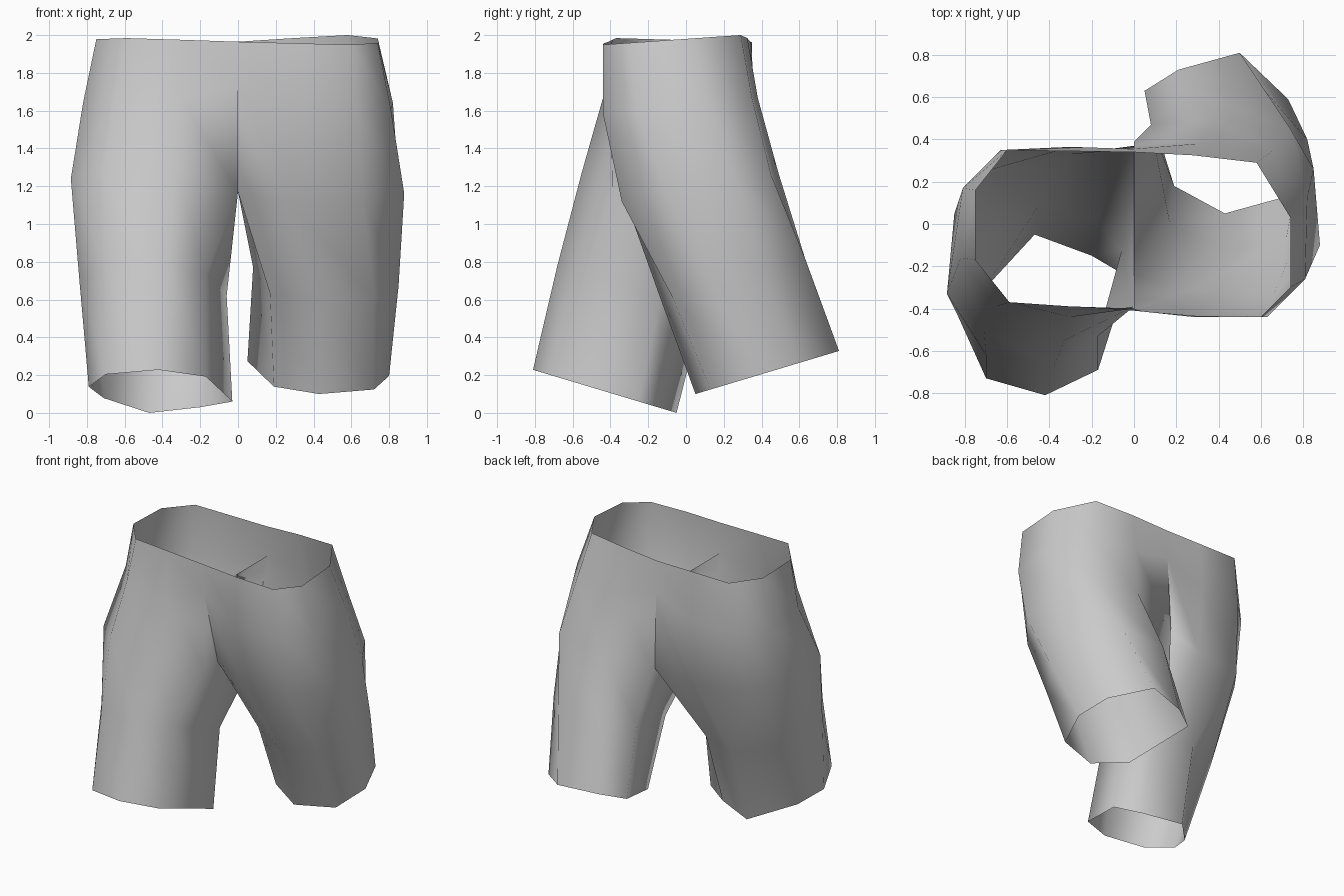
import bpy
import bmesh

if "Cube" in bpy.data.objects:
    bpy.data.objects.remove(bpy.data.objects["Cube"], do_unlink=True)

# One plain cloth colour
cloth = bpy.data.materials.new("grey_cloth")
cloth.use_nodes = True
grey = (0.6, 0.6, 0.6, 1)
cloth.diffuse_color = grey
cloth.node_tree.nodes["Principled BSDF"].inputs["Base Color"].default_value = grey

# Each ring: (height at y = 0, tilt along y, height at the centre seam,
# distance over which the seam height blends out, outline)
# Outlines run from the inner front round the outside to the inner back.
rear_leg = [
    (1.98, 0.07, 1.965, .58, [(0, -.41), (.3, -.435), (.6, -.44), (.74, -.3),
                              (.74, .03), (.58, .29), (.28, .325), (0, .34)]),
    (1.63, 0.1, 1.74, .28, [(0, -.4), (.28, -.44), (.63, -.44), (.81, -.26),
                            (.82, .12), (.66, .35), (.3, .38), (0, .355)]),
    (1.18, 0.18, 1.17, .01, [(0, -.24), (.25, -.32), (.66, -.34), (.88, -.1),
                             (.85, .26), (.74, .45), (.38, .49), (0, .39)]),
    (.63, 0.3, .63, .01, [(.17, 0), (.43, -.13), (.72, -.07), (.85, .14),
                          (.82, .4), (.62, .63), (.27, .63), (.08, .47)]),
    (.085, 0.3, .085, .01, [(.19, .18), (.43, .05), (.72, .13), (.8, .37),
                            (.73, .59), (.5, .81), (.21, .73), (.05, .63)]),
]
front_leg = [
    (1.973, -0.03, 1.965, .58, [(0, -.41), (-.3, -.39), (-.59, -.37), (-.75, -.17),
                                (-.75, .16), (-.6, .35), (-.3, .345), (0, .34)]),
    (1.63, -0.08, 1.74, .28, [(0, -.4), (-.3, -.44), (-.65, -.39), (-.82, -.16),
                              (-.81, .17), (-.63, .35), (-.3, .365), (0, .355)]),
    (1.18, -0.18, 1.17, .01, [(0, -.39), (-.33, -.55), (-.71, -.5), (-.885, -.33),
                              (-.85, .05), (-.7, .25), (-.3, .33), (0, .37)]),
    (.58, -0.3, .58, .01, [(-.17, -.53), (-.38, -.68), (-.7, -.62), (-.84, -.42),
                           (-.77, -.1), (-.45, .09), (-.18, .02), (-.06, -.13)]),
    (-.015, -0.3, -.015, .01, [(-.17, -.69), (-.42, -.81), (-.7, -.73), (-.79, -.51),
                               (-.71, -.31), (-.47, -.05), (-.2, -.15), (-.03, -.25)]),
]


def add_leg(bm, rings, flip):
    """Skin the rings: open along the centre at the hips, closed below."""
    loops = []
    for height, tilt, seam, reach, outline in rings:
        loop = []
        for x, y in outline:
            blend = min(1, abs(x) / reach)
            z = seam + (height + tilt * y - seam) * blend
            loop.append(bm.verts.new((x, y, z)))
        loops.append(loop)
    for level, (upper, lower) in enumerate(zip(loops, loops[1:])):
        count = len(upper)
        for i in range(count - 1 if level == 0 else count):
            j = (i + 1) % count
            quad = [upper[i], lower[i], lower[j], upper[j]]
            bm.faces.new(quad[::-1] if flip else quad).smooth = True


# Thin open garment, both halves welded along the centre seam
bm = bmesh.new()
add_leg(bm, rear_leg, False)
add_leg(bm, front_leg, True)
bmesh.ops.remove_doubles(bm, verts=bm.verts[:], dist=0.001)
mesh = bpy.data.meshes.new("shorts")
bm.to_mesh(mesh)
bm.free()
mesh.materials.append(cloth)
shorts = bpy.data.objects.new("shorts", mesh)
bpy.context.collection.objects.link(shorts)
